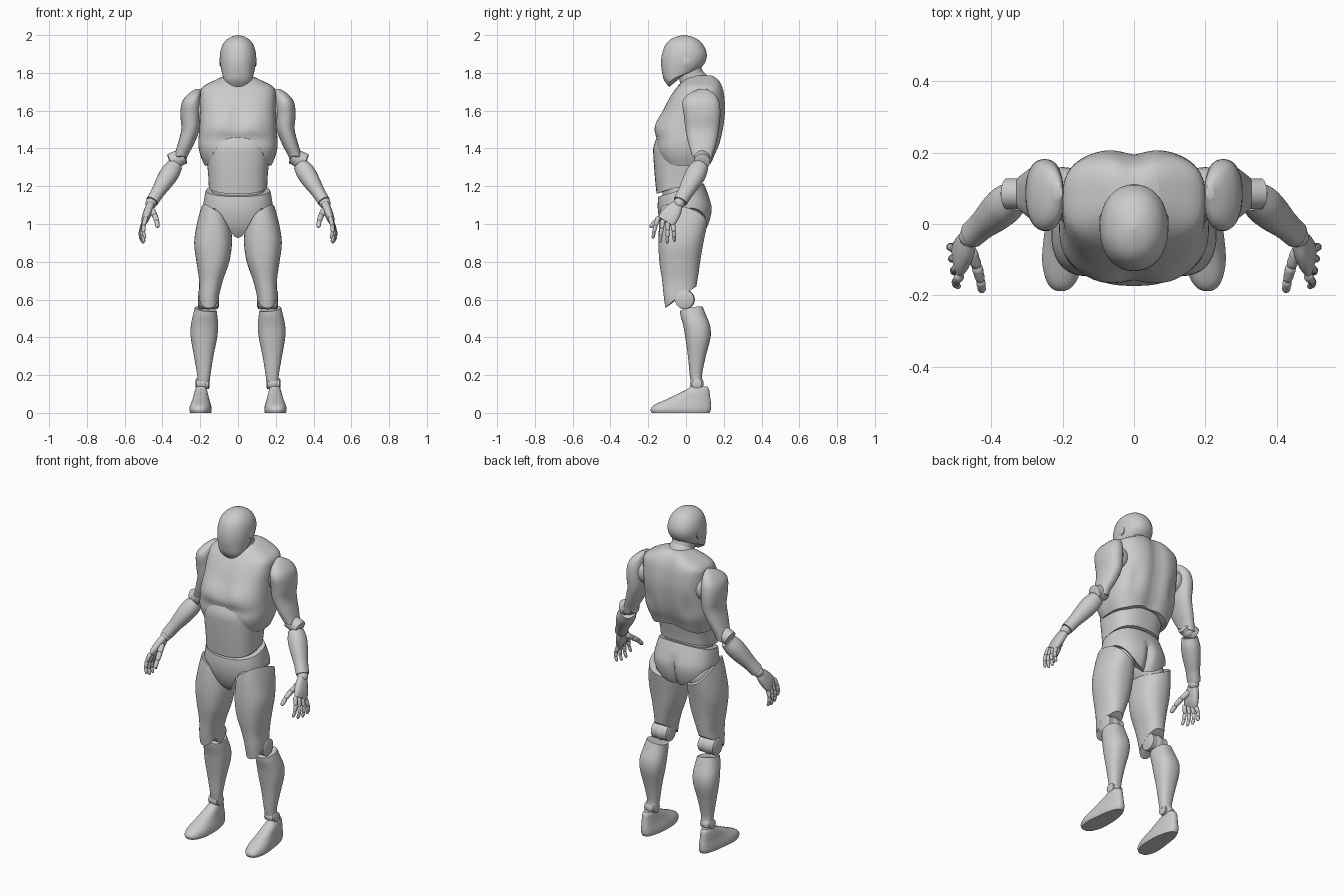
import bpy, bmesh
from math import sin, cos, pi, exp, radians, copysign
from mathutils import Vector, Matrix


def finish(name, bm, mirror):
    bmesh.ops.recalc_face_normals(bm, faces=bm.faces)
    me = bpy.data.meshes.new(name)
    bm.to_mesh(me)
    bm.free()
    me.shade_smooth()
    me.set_sharp_from_angle(angle=radians(42))
    ob = bpy.data.objects.new(name, me)
    bpy.context.collection.objects.link(ob)
    if mirror:
        m = ob.modifiers.new("mirror", 'MIRROR')
        m.use_mirror_merge = False
    return ob


def interp(secs, z):
    """Smooth curve through the section rows at height z."""
    z = min(max(z, secs[0][0]), secs[-1][0])
    k = next(i for i in range(len(secs) - 1) if z <= secs[i + 1][0])
    a, b = secs[k], secs[k + 1]
    p, q = secs[max(k - 1, 0)], secs[min(k + 2, len(secs) - 1)]
    h = b[0] - a[0]
    t = (z - a[0]) / h
    out = []
    for i in range(1, 5):
        m0 = (b[i] - p[i]) / (b[0] - p[0]) * h
        m1 = (q[i] - a[i]) / (q[0] - a[0]) * h
        out.append((2*t**3 - 3*t**2 + 1)*a[i] + (t**3 - 2*t**2 + t)*m0
                   + (3*t**2 - 2*t**3)*b[i] + (t**3 - t**2)*m1)
    return out


def loft(name, secs, n=2.3, bot=None, top=None, mod=None, mat=None, mirror=False, rows=28, seg=48):
    """Sections are (z, x0, x1, y0, y1); bot/top give the trim height around the part."""
    bm = bmesh.new()
    rings = []
    for i in range(rows + 1):
        t = 0.5 - 0.5*cos(pi*i/rows)
        ring = []
        for j in range(seg):
            c, s = cos(2*pi*j/seg), sin(2*pi*j/seg)
            zb = bot(c, s) if bot else secs[0][0]
            zt = top(c, s) if top else secs[-1][0]
            z = zb + (zt - zb)*t
            x0, x1, y0, y1 = interp(secs, z)
            v = Vector(((x0 + x1)/2 + (x1 - x0)/2*copysign(abs(c)**(2/n), c),
                        (y0 + y1)/2 + (y1 - y0)/2*copysign(abs(s)**(2/n), s), z))
            if mod:
                v = mod(v, c, s)
            ring.append(bm.verts.new(mat @ v if mat else v))
        rings.append(ring)
    for a, b in zip(rings, rings[1:]):
        for j in range(seg):
            k = (j + 1) % seg
            bm.faces.new((a[j], a[k], b[k], b[j]))
    for r in (rings[0], rings[-1]):
        mid = bm.verts.new(sum((v.co for v in r), Vector()) / seg)
        for j in range(seg):
            bm.faces.new((mid, r[j], r[(j + 1) % seg]))
    return finish(name, bm, mirror)


def frame(p0, p1):
    p0, p1 = Vector(p0), Vector(p1)
    z = (p1 - p0).normalized()
    y = Vector((0, 1, 0))
    y = (y - z*y.dot(z)).normalized()
    m = Matrix((y.cross(z), y, z)).transposed().to_4x4()
    m.translation = p0
    return m


def limb(name, p0, p1, radii, n=2.2, **kw):
    """Radii are (t, thickness, width) along the line p0-p1."""
    L = (Vector(p1) - Vector(p0)).length
    return loft(name, [(t*L, -a, a, -b, b) for t, a, b in radii], n, mat=frame(p0, p1), mirror=True, **kw)


def ball(name, c, r, mirror=True):
    bm = bmesh.new()
    bmesh.ops.create_uvsphere(bm, u_segments=24, v_segments=14, radius=r, matrix=Matrix.Translation(c))
    finish(name, bm, mirror)


def disc(name, c, r, w, tilt=0):
    bm = bmesh.new()
    m = Matrix.Translation(c) @ Matrix.Rotation(pi/2 + tilt, 4, 'Y')
    bmesh.ops.create_cone(bm, cap_ends=True, segments=32, radius1=r, radius2=r, depth=w, matrix=m)
    caps = [f for f in bm.faces if len(f.verts) > 4]
    bmesh.ops.inset_region(bm, faces=caps, thickness=r*0.25, depth=r*0.12)
    finish(name, bm, True)


# Head, ear discs, neck and collar rings
loft("head", [(1.72, -.05, .05, -.085, -.04), (1.76, -.073, .073, -.115, .0), (1.80, -.085, .085, -.126, .05),
              (1.85, -.094, .094, -.132, .098), (1.90, -.095, .095, -.127, .11), (1.95, -.081, .081, -.108, .09),
              (1.98, -.055, .055, -.078, .058), (1.995, -.026, .026, -.04, .02), (2.0, -.003, .003, -.014, -.008)],
     2.15, bot=lambda c, s: 1.775 + .05*s)
disc("ear_disc", (.088, 0, 1.86), .026, .012)
limb("neck", (0, .055, 1.69), (0, .01, 1.84), [(0, .075, .075), (.5, .064, .066), (1, .064, .066)]).modifiers.clear()
for i, (r, y, z) in enumerate(((.082, .035, 1.745), (.076, .028, 1.762))):
    m = Matrix.Translation((0, y, z)) @ Matrix.Rotation(radians(30), 4, 'X')
    loft("collar_%d" % i, [(-.03, -r, r, -r*1.05, r*1.05), (0, -r, r, -r*1.05, r*1.05),
                           (.012, -r*.93, r*.93, -r, r)], 2, mat=m, rows=8)


# Chest shell with pectorals, spine groove and arched lower rim
def sculpt_chest(v, c, s):
    if s < 0:
        v.y += .014*-s*exp(-(v.x/.022)**2 - ((v.z - 1.56)/.08)**2)
        v.y -= .012*-s*exp(-((abs(v.x) - .09)/.06)**2 - ((v.z - 1.535)/.05)**2)
        v.y += .010*-s*exp(-((v.z - 1.45)/.03)**2)
    else:
        v.y -= s*(.016*exp(-(v.x/.04)**2) + .012*exp(-((abs(v.x) - .13)/.03)**2 - ((v.z - 1.48)/.07)**2))
    return v


loft("chest", [(1.30, -.172, .172, -.12, .13), (1.36, -.198, .198, -.148, .152), (1.42, -.21, .21, -.163, .178),
               (1.5, -.205, .205, -.163, .198), (1.6, -.2, .2, -.122, .21), (1.68, -.2, .2, -.08, .205),
               (1.725, -.188, .188, -.047, .195), (1.765, -.115, .115, -.005, .175), (1.785, -.07, .07, .03, .15)],
     2.9, bot=lambda c, s: 1.31 + (.15*(-s)**5 if s < 0 else .03*s**6), mod=sculpt_chest, rows=36, seg=72)

# Abdomen and waist core
loft("abdomen", [(1.15, -.153, .153, -.155, .088), (1.25, -.157, .157, -.165, .1), (1.35, -.166, .166, -.172, .12),
                 (1.41, -.166, .166, -.172, .13), (1.47, -.16, .16, -.15, .13)], 2.6,
     bot=lambda c, s: 1.195 + .035*s)
loft("waist_core", [(1.08, -.14, .14, -.12, .07), (1.24, -.14, .14, -.13, .07)], 2.4, rows=6)


# Pelvis shaped like briefs
def sculpt_pelvis(v, c, s):
    if s > 0:
        low = max(0, min(1, (1.16 - v.z)/.08))
        v.y -= .025*s*low*exp(-(v.x/.018)**2)
    return v


def pelvis_rim(c, s):
    return 1.085 - (.16*(-s)**15 if s < 0 else .12*s**3)


loft("pelvis", [(.92, -.15, .15, -.085, .06), (.97, -.165, .165, -.12, .105), (1.03, -.178, .178, -.142, .13),
                (1.09, -.184, .184, -.15, .137), (1.15, -.176, .176, -.146, .12), (1.22, -.16, .16, -.135, .092)],
     2.4, bot=pelvis_rim, top=lambda c, s: 1.18 + .035*s, mod=sculpt_pelvis, seg=72)
limb("hip_joint", (.07, .0, 1.1), (.13, -.01, .95), [(0, .07, .09), (.5, .075, .1), (1, .06, .08)])

# Legs
loft("thigh", [(.55, .108, .203, -.108, .03), (.62, .1, .206, -.118, .045), (.7, .08, .206, -.126, .06),
               (.8, .046, .22, -.141, .075), (.9, .032, .232, -.146, .092), (1.0, .04, .218, -.142, .112),
               (1.07, .06, .2, -.135, .12), (1.13, .08, .18, -.125, .115)], 2.3,
     bot=lambda c, s: .612 + .057*s, top=lambda c, s: 1.04 + .05*c - .04*s, mirror=True)
ball("knee_ball", (.157, -.005, .6), .052)
disc("knee_disc", (.157, -.008, .6), .05, .1)
loft("shin", [(.165, .15, .215, .025, .088), (.2, .146, .216, .02, .085), (.3, .13, .233, .01, .105),
              (.4, .11, .25, -.004, .13), (.46, .105, .25, -.014, .128), (.52, .11, .238, -.03, .105),
              (.57, .118, .225, -.034, .085)], 2.3, top=lambda c, s: .55 + .012*s + .008*c, mirror=True)
ball("ankle_ball", (.188, .058, .155), .036)
disc("ankle_disc", (.188, .058, .155), .028, .066)


# Foot, narrower at the heel, with a separate toe cap line
def taper_foot(v, c, s):
    k = .76 + .24*max(0, min(1, (.1 - v.y)/.2))
    v.x = .195 + (v.x - .195)*k + .012*max(0, -v.y)/.19
    return v


loft("foot", [(0, .135, .25, -.182, .125), (.018, .132, .255, -.188, .132), (.042, .136, .252, -.168, .133),
              (.07, .145, .245, -.108, .13), (.1, .152, .24, -.045, .126), (.125, .158, .233, .005, .122),
              (.14, .165, .225, .022, .112)], 2.5, mod=taper_foot, mirror=True)

# Arms
ball("shoulder_ball", (.2, .085, 1.6), .075)
loft("upper_arm", [(1.29, .292, .345, .045, .125), (1.36, .266, .337, .032, .14), (1.42, .235, .32, .014, .158),
                   (1.5, .203, .3, -.002, .174), (1.58, .196, .305, -.012, .182), (1.65, .196, .295, -.018, .175),
                   (1.69, .197, .262, .015, .15), (1.715, .2, .225, .07, .11)], 2.3,
     bot=lambda c, s: 1.34 - .02*s, mirror=True)
ball("elbow_ball", (.32, .085, 1.34), .042)
disc("elbow_disc", (.322, .085, 1.345), .043, .075, .4)
limb("forearm", (.335, .078, 1.31), (.455, -.03, 1.12),
     [(0, .042, .044), (.2, .05, .053), (.45, .046, .051), (.75, .036, .041), (1, .033, .038)])

# Hand
ball("wrist_ball", (.46, -.036, 1.11), .03)
limb("palm", (.462, -.042, 1.105), (.496, -.108, 1.012),
     [(0, .02, .028), (.3, .023, .042), (.75, .021, .05), (1, .013, .048)], 2.6, rows=14, seg=32)


def finger(name, pts, r):
    for i, (a, b) in enumerate(zip(pts, pts[1:])):
        q = r*(1 - .13*i)
        limb("%s_%d" % (name, i), a, b, [(-.12, q*.4, q*.4), (.05, q, q), (.5, q*.95, q*.95), (.9, q*.85, q*.85),
                                         (1.1, q*.35, q*.35)], 2, rows=8, seg=14)


for k in range(4):
    y, z = -.147 + .026*k, 1.034 - .013*k
    d = (.05, .054, .05, .04)[k]
    x = .488 + .005*k
    fan = -.014 + .006*k
    finger("finger_%d" % k, [(x, y, z), (x + .012, y + fan, z - d*.85), (x + .013, y + fan*1.6, z - d*1.55),
                             (x + .004, y + fan*2, z - d*2.15)], .0125)
finger("thumb", [(.458, -.075, 1.075), (.44, -.12, 1.045), (.43, -.16, 1.015), (.426, -.188, .985)], .017)
